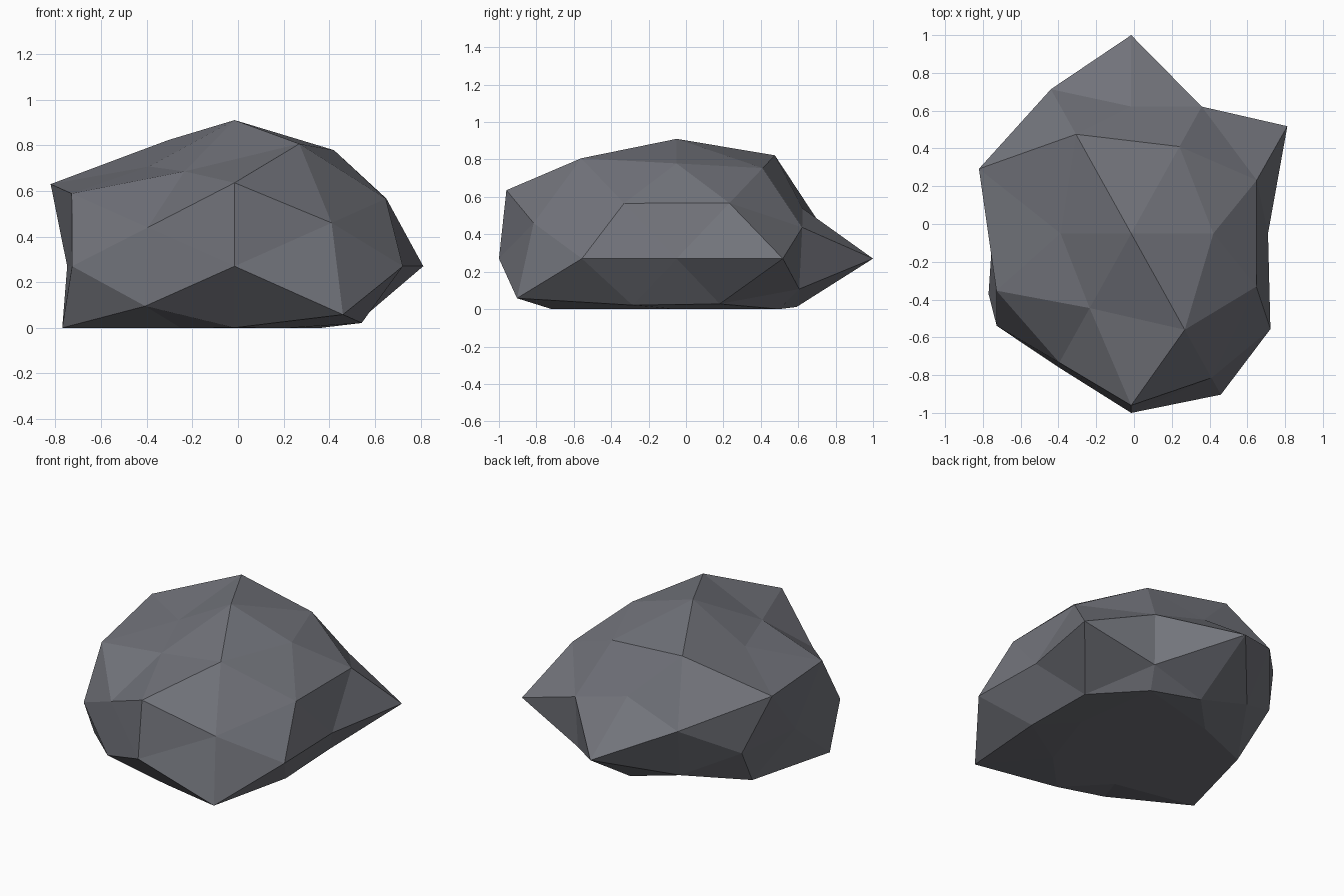
import bpy
import bmesh
from mathutils import Vector

cube = bpy.data.objects.get("Cube")
if cube:
    bpy.data.objects.remove(cube, do_unlink=True)

PHI = (1 + 5 ** 0.5) / 2
SQUASH = Vector((0.9, 1.0, 0.65))
CENTRE = Vector((-0.015, -0.05, 0.27))

# Stone colour
stone = bpy.data.materials.new("slate_grey")
stone.use_nodes = True
colour = (0.17, 0.175, 0.2, 1)
stone.diffuse_color = colour
bsdf = stone.node_tree.nodes["Principled BSDF"]
bsdf.inputs["Base Color"].default_value = colour
bsdf.inputs["Roughness"].default_value = 0.9

# Each direction family of a once-divided icosahedron, with the reach of the
# rock along it; signs run x, then y, then z, each plus before minus
FAMILIES = [
    ((1, 0, 0), [0.805, 0.815]),
    ((0, 1, 0), [1.05, 0.95]),
    ((0, 0, 1), [0.985, 0.7]),
    ((PHI, 1, 0), [1.08, 0.963, 0.88, 0.93]),
    ((0, PHI, 1), [0.79, 0.755, 1.07, 0.788]),
    ((1, 0, PHI), [0.92, 0.8, 0.79, 0.8]),
    ((PHI, PHI + 1, 1), [0.83, 0.81, 0.945, 1.055, 0.944, 0.79, 0.845, 0.87]),
    ((PHI + 1, 1, PHI), [0.913, 0.745, 0.91, 0.765, 1.107, 0.83, 0.98, 1.037]),
    ((1, PHI, PHI + 1), [0.92, 1.1, 1.02, 0.85, 1.05, 0.82, 0.79, 0.85]),
]


def signed(values):
    """All sign variants of a direction, skipping zeros."""
    variants = [()]
    for v in values:
        options = (v, -v) if v else (0,)
        variants = [head + (o,) for head in variants for o in options]
    return variants


# Regular ball of facets
bm = bmesh.new()
reach = {}
for direction, radii in FAMILIES:
    for d, r in zip(signed(direction), radii):
        reach[bm.verts.new(Vector(d).normalized())] = r
bmesh.ops.convex_hull(bm, input=bm.verts[:])

# Push each corner out, squash, and flatten the base on the ground
for vert, r in reach.items():
    vert.co = vert.co * r * SQUASH + CENTRE
    vert.co.z = max(vert.co.z, 0)
bmesh.ops.recalc_face_normals(bm, faces=bm.faces[:])

mesh = bpy.data.meshes.new("rock")
bm.to_mesh(mesh)
bm.free()
mesh.materials.append(stone)
rock = bpy.data.objects.new("rock", mesh)
bpy.context.collection.objects.link(rock)
